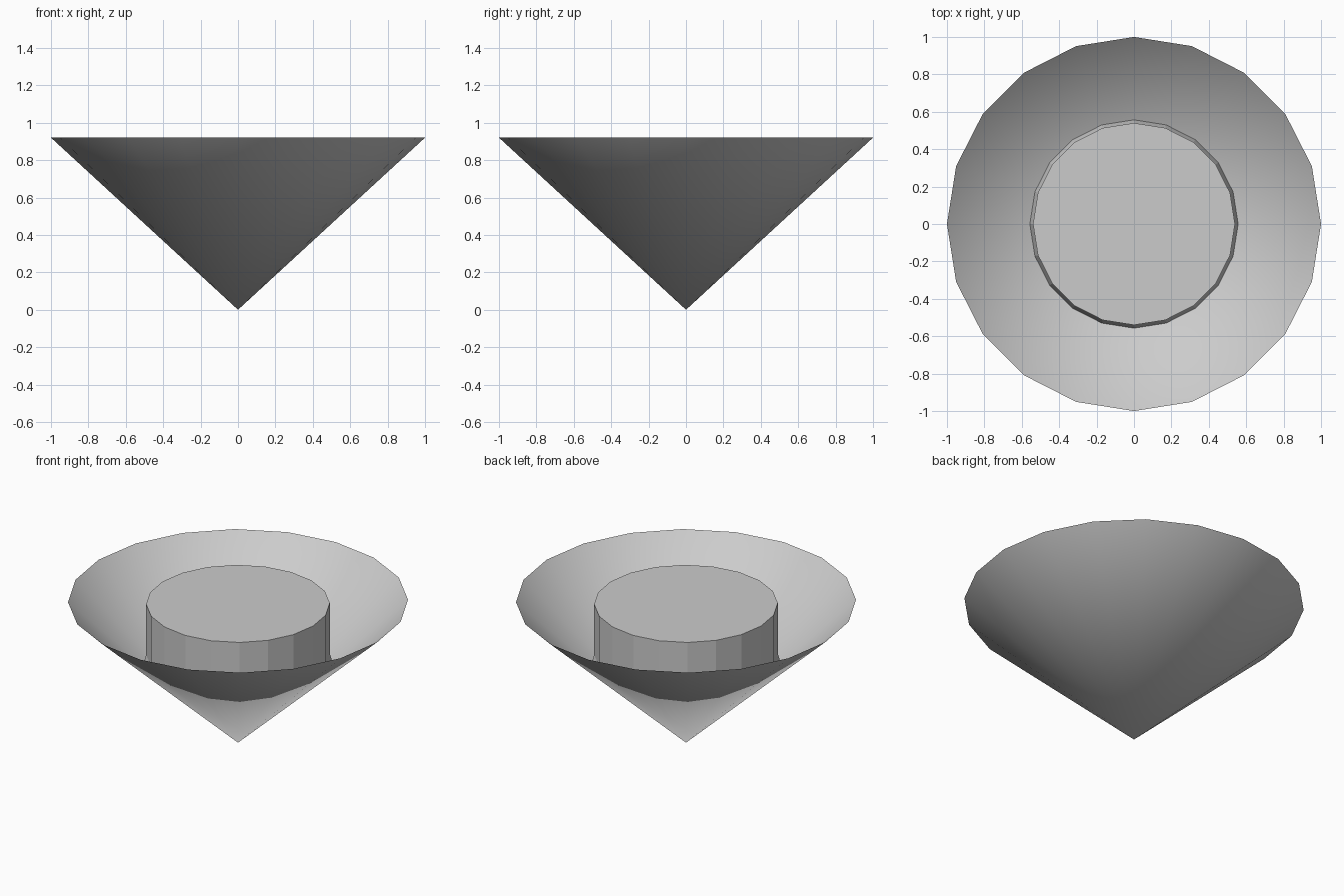
import bpy, bmesh
from math import cos, sin, pi

if "Cube" in bpy.data.objects:
    bpy.data.objects.remove(bpy.data.objects["Cube"])

SIDES = 20


def ring(bm, r, z):
    return [bm.verts.new((r * cos(2 * pi * i / SIDES), r * sin(2 * pi * i / SIDES), z))
            for i in range(SIDES)]


def bridge(bm, low, high):
    for i in range(SIDES):
        j = (i + 1) % SIDES
        bm.faces.new((low[i], low[j], high[j], high[i]))


def finish(bm, name, smooth):
    mesh = bpy.data.meshes.new(name)
    for f in bm.faces:
        f.smooth = smooth
    bm.to_mesh(mesh)
    bm.free()
    obj = bpy.data.objects.new(name, mesh)
    bpy.context.collection.objects.link(obj)
    return obj


# Thin open cone, smooth shaded, point on the floor
bm = bmesh.new()
apex = bm.verts.new((0, 0, 0))
rim = ring(bm, 1.0, 0.92)
for i in range(SIDES):
    bm.faces.new((apex, rim[i], rim[(i + 1) % SIDES]))
finish(bm, "cone_shell", True)

# Faceted plug inside the cone, with a slight flare where it meets the wall
bm = bmesh.new()
rings = [ring(bm, r, z) for r, z in ((0.557, 0.513), (0.54, 0.575), (0.54, 0.902))]
for low, high in zip(rings, rings[1:]):
    bridge(bm, low, high)
bm.faces.new(rings[-1])
finish(bm, "centre_plug", False)
